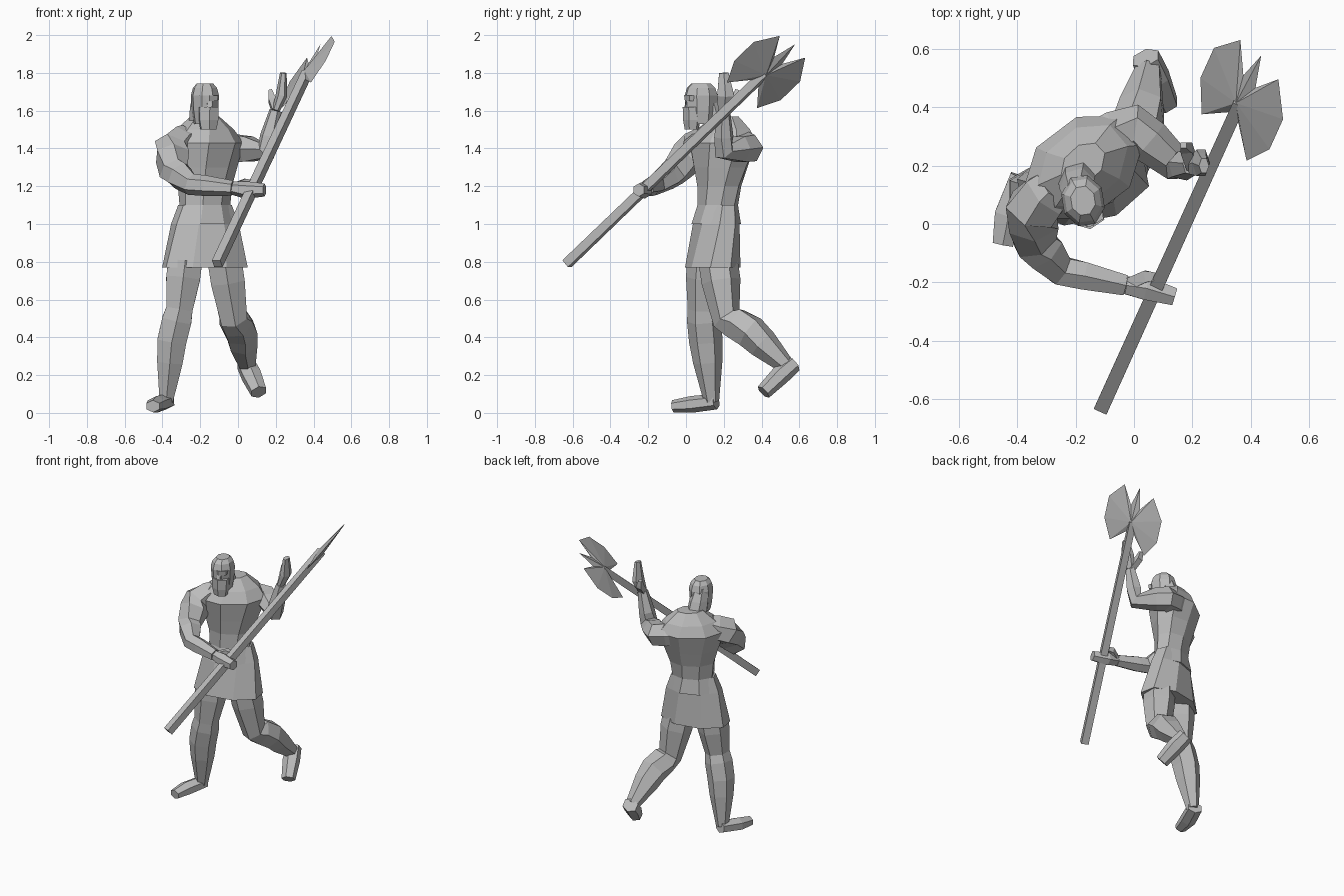
import bpy, bmesh, math
from mathutils import Vector

cube = bpy.data.objects.get("Cube")
if cube:
    bpy.data.objects.remove(cube, do_unlink=True)

GREY = (.5, .5, .5, 1)
stone = bpy.data.materials.new("plain_grey")
stone.use_nodes = True
stone.diffuse_color = GREY
stone.node_tree.nodes["Principled BSDF"].inputs["Base Color"].default_value = GREY

RIGHTWARD, FORWARD, UP = Vector((1, 0, 0)), Vector((0, -1, 0)), Vector((0, 0, 1))


def finish(name, bm):
    bmesh.ops.recalc_face_normals(bm, faces=bm.faces)
    mesh = bpy.data.meshes.new(name)
    bm.to_mesh(mesh)
    bm.free()
    mesh.materials.append(stone)
    obj = bpy.data.objects.new(name, mesh)
    bpy.context.collection.objects.link(obj)


def skin(name, rings):
    """Bridge equal-sized point rings and cap both ends."""
    bm = bmesh.new()
    loops = [[bm.verts.new(point) for point in ring] for ring in rings]
    for low, high in zip(loops, loops[1:]):
        for i in range(len(low)):
            bm.faces.new((low[i - 1], low[i], high[i], high[i - 1]))
    bm.faces.new(loops[0])
    bm.faces.new(loops[-1])
    finish(name, bm)


def make_ring(centre, across, outward, width, depth, sides):
    """Polygon with flat front and back and the given half sizes."""
    scale = 1 / math.cos(math.pi / sides)
    ring = []
    for i in range(sides):
        angle = math.tau * (i + .5) / sides
        ring.append(centre + across * width * scale * math.cos(angle)
                    + outward * depth * scale * math.sin(angle))
    return ring


def stack(name, centre, turn, depth, rows, sides=8):
    """Horizontal rings; rows hold height and half width."""
    rings = []
    for height, width in rows:
        angle = math.radians(turn(height))
        across = Vector((math.cos(angle), math.sin(angle), 0))
        rings.append(make_ring(centre(height), across, across.cross(UP),
                               width, width * depth, sides))
    skin(name, rings)


def limb(name, joints, radii, reference, depth=1, swell=1, sides=6):
    """Rings along a path, with a muscle swelling after each joint."""
    points = [Vector(joint) for joint in joints]
    path = []
    for i in range(len(points) - 1):
        path.append((points[i], radii[i]))
        path.append((points[i].lerp(points[i + 1], .35),
                     swell * (radii[i] * .65 + radii[i + 1] * .35)))
    path.append((points[-1], radii[-1]))
    rings = []
    for i, (point, radius) in enumerate(path):
        previous = path[max(i - 1, 0)][0]
        following = path[min(i + 1, len(path) - 1)][0]
        tangent = (point - previous).normalized() + (following - point).normalized()
        across = tangent.cross(reference).normalized()
        outward = across.cross(tangent.normalized())
        rings.append(make_ring(point, across, outward, radius, radius * depth, sides))
    skin(name, rings)


# Torso twists as it rises from the hips to the shoulders
def spine(height):
    return Vector((-.175, .08 + height * .08, height))


def twist(height):
    return 40 * (height - .5)


stack("torso", spine, twist, .72,
      [(1, .16), (1.1, .13), (1.2, .14), (1.3, .17), (1.43, .21), (1.5, .16), (1.57, .08)])
stack("skirt", spine, twist, .6, [(.77, .22), (1, .175), (1.1, .14)])


# Head, beard, face and long hair
def facing(height):
    return 9


def head_axis(height):
    return Vector((-.175, .08, height))


def face_axis(height):
    return Vector((-.157, .03, height))


def hair_axis(height):
    return Vector((-.195, .62 - height * .3, height))


stack("head", head_axis, facing, 1.2,
      [(1.53, .055), (1.6, .065), (1.68, .07), (1.72, .06), (1.745, .04)])
stack("beard", face_axis, facing, .8, [(1.5, .04), (1.55, .05), (1.62, .052)], sides=6)
stack("brow", face_axis, facing, .7, [(1.65, .045), (1.68, .05)], sides=6)
stack("nose", face_axis, facing, 3, [(1.6, .014), (1.67, .008)], sides=4)
stack("hair", hair_axis, twist, .9, [(1.44, .05), (1.52, .06), (1.62, .055), (1.7, .04)], sides=6)

# Arms: the right reaches across the body, the left rises beside the shaft
right_wrist, left_wrist = (-.03, -.21, 1.19), (.2, .2, 1.6)
limb("right_arm",
     [(-.27, .13, 1.45), (-.35, .05, 1.4), (-.34, -.06, 1.28), (-.25, -.16, 1.21), right_wrist],
     [.07, .085, .07, .05, .035], UP, swell=1.06)
limb("left_arm", [(-.1, .29, 1.41), (0, .33, 1.4), (.15, .2, 1.39), left_wrist],
     [.07, .07, .05, .03], RIGHTWARD - FORWARD, swell=1.06)

# Hands and thumbs
limb("right_hand", [right_wrist, (.04, -.22, 1.18), (.14, -.25, 1.18)], [.03, .04, .03], UP)
limb("right_thumb", [right_wrist, (.04, -.18, 1.22), (.09, -.18, 1.22)],
     [.02, .02, .01], UP, sides=4)
limb("left_hand", [left_wrist, (.23, .21, 1.68), (.24, .2, 1.8)],
     [.03, .045, .025], RIGHTWARD, depth=.6)
limb("left_thumb", [left_wrist, (.18, .26, 1.66), (.17, .27, 1.71)],
     [.02, .02, .01], RIGHTWARD, sides=4)

# Legs: the right stands, the left is bent back
limb("right_leg", [(-.28, .11, .8), (-.31, .09, .55), (-.35, .105, .38), (-.38, .135, .06)],
     [.09, .07, .077, .035], FORWARD, swell=1.08)
limb("left_leg", [(-.07, .17, .8), (-.025, .215, .5), (.015, .34, .43), (.05, .53, .25)],
     [.09, .07, .08, .04], FORWARD, swell=1.08)

# Feet
limb("right_foot", [(-.38, .16, .06), (-.43, .03, .045), (-.45, -.07, .035)],
     [.045, .048, .035], UP, depth=.8)
limb("left_foot", [(.04, .57, .26), (.07, .5, .2), (.11, .41, .11)],
     [.045, .05, .04], FORWARD + UP, depth=.9)

# Axe shaft
butt, blade_centre = Vector((-.11, -.63, .79)), Vector((.365, .42, 1.8))
limb("axe_shaft", [butt, blade_centre], [.024, .022], UP, sides=4)

# Mirrored double blade: half outline as distance across and along the shaft
along = (blade_centre - butt).normalized()
across = Vector((.6, -.62, .53)).normalized()
normal = along.cross(across).normalized()
half = [(.03, -.08), (.13, -.18), (.2, -.06), (.2, .09), (.11, .21), (.035, .1)]
outline = half + [(0, .23)] + [(-x, y) for x, y in reversed(half)]
bm = bmesh.new()
rim = [bm.verts.new(blade_centre + across * x + along * y) for x, y in outline]
for side in (-1, 1):
    apex = bm.verts.new(blade_centre + normal * side * .02)
    for i in range(len(rim)):
        bm.faces.new((rim[i - 1], rim[i], apex))
finish("axe_blade", bm)
